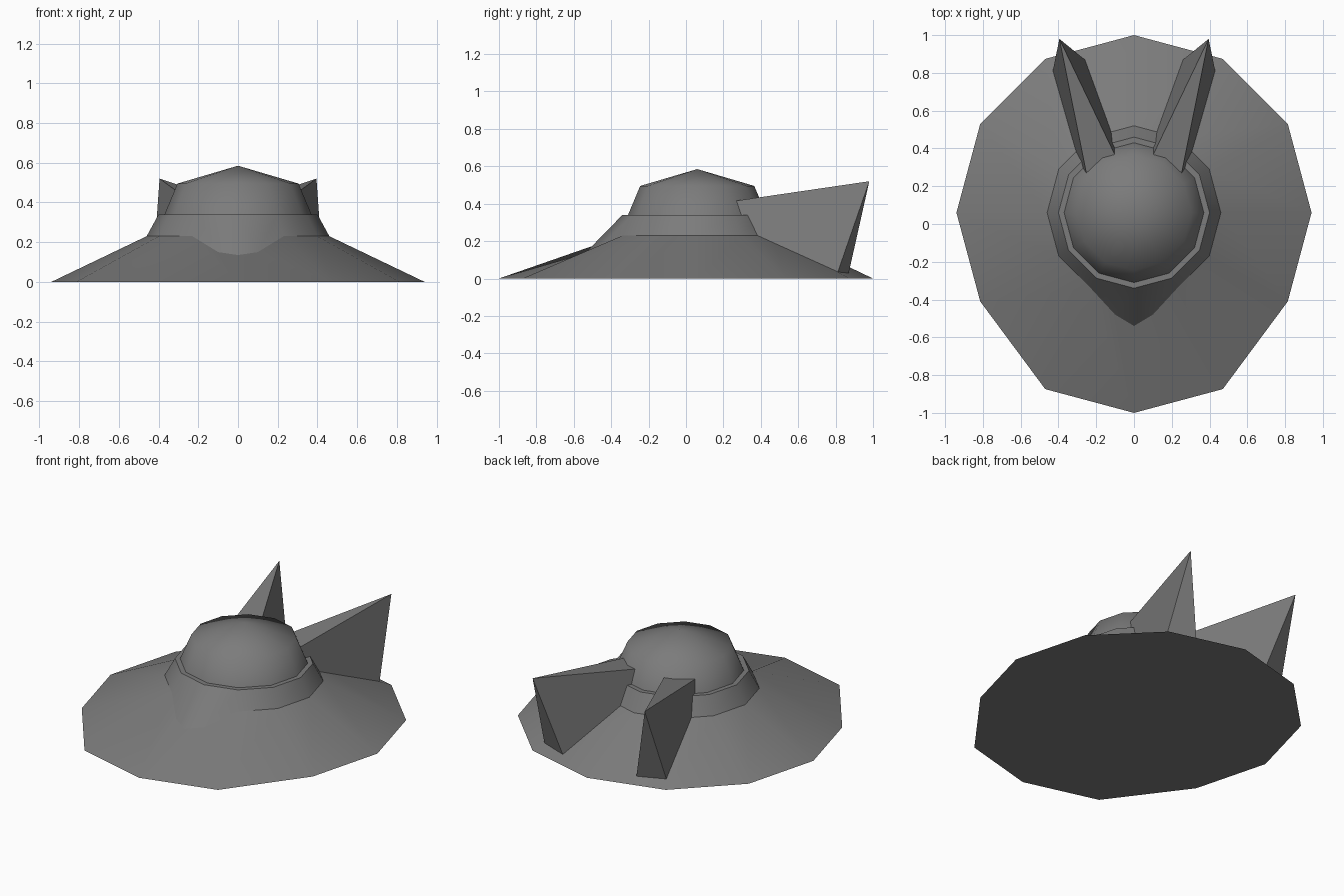
import bpy, bmesh, math
from mathutils import Vector

if "Cube" in bpy.data.objects:
    bpy.data.objects.remove(bpy.data.objects["Cube"])

grey = bpy.data.materials.new("mid_grey")
grey.diffuse_color = (0.2, 0.2, 0.2, 1)
grey.use_nodes = True
grey.node_tree.nodes["Principled BSDF"].inputs["Base Color"].default_value = grey.diffuse_color
N, CY = 12, 0.06           # sides and y centre of the round body


def finish(bm, name, angle=None):
    bmesh.ops.recalc_face_normals(bm, faces=bm.faces[:])
    me = bpy.data.meshes.new(name)
    bm.to_mesh(me)
    bm.free()
    me.materials.append(grey)
    ob = bpy.data.objects.new(name, me)
    bpy.context.collection.objects.link(ob)
    if angle:
        bpy.ops.object.select_all(action='DESELECT')
        ob.select_set(True)
        bpy.context.view_layer.objects.active = ob
        bpy.ops.object.shade_smooth_by_angle(angle=math.radians(angle))
    return ob


def ring(bm, r, z):
    # vertex 0 points to the front (-y)
    return [bm.verts.new((r * math.sin(2 * math.pi * i / N),
                          CY - r * math.cos(2 * math.pi * i / N), z))
            for i in range(N)]


def bridge(bm, a, b):
    for i in range(N):
        j = (i + 1) % N
        bm.faces.new((a[i], a[j], b[j], b[i]))


def shape_nose(bm, r):
    # pull the front of the shared seam down and forward into a curved point
    r[0].co = (0, -0.54, 0.135)
    for v, sx in ((r[1], 1), (r[-1], -1)):
        _, mid = bmesh.utils.edge_split(bm.edges.get((r[0], v)), r[0], 0.45)
        mid.co = (sx * 0.10, -0.48, 0.15)


# wide sloping skirt with flat underside, front edge pushed forward
bm = bmesh.new()
rim = ring(bm, 0.94, 0)
for i in (-1, 0, 1):
    rim[i].co.y -= 0.12
seam = ring(bm, 0.46, 0.23)
bridge(bm, rim, seam)
bm.faces.new(rim)
shape_nose(bm, seam)
finish(bm, "disc_skirt", 60)

# collar with a small flat ledge
bm = bmesh.new()
low, top, inner = ring(bm, 0.46, 0.23), ring(bm, 0.40, 0.34), ring(bm, 0.36, 0.34)
bridge(bm, low, top)
bridge(bm, top, inner)
shape_nose(bm, low)
finish(bm, "collar", 40)

# dome
bm = bmesh.new()
low, top = ring(bm, 0.37, 0.34), ring(bm, 0.305, 0.495)
bridge(bm, low, top)
apex = bm.verts.new((0, CY, 0.585))
for i in range(N):
    bm.faces.new((top[i], top[(i + 1) % N], apex))
finish(bm, "dome", 80)

# pair of wedge tail fins, their front ends buried in the body
for side, name in ((1, "right_fin"), (-1, "left_fin")):
    bm = bmesh.new()
    tip, out_top, in_top, out_low, in_low, out_root, in_root = [
        bm.verts.new((x * side, y, z)) for x, y, z in (
            (0.395, 0.98, 0.52), (0.23, 0.16, 0.40), (0.06, 0.28, 0.41),
            (0.43, 0.81, 0.03), (0.26, 0.87, 0.03),
            (0.302, 0.23, 0.035), (0.035, 0.367, 0.053))]
    for f in ((tip, out_top, in_top), (tip, out_low, in_low),
              (tip, out_top, out_root, out_low), (tip, in_top, in_root, in_low),
              (out_top, in_top, in_root, out_root),
              (out_low, in_low, in_root, out_root)):
        bm.faces.new(f)
    finish(bm, name)
